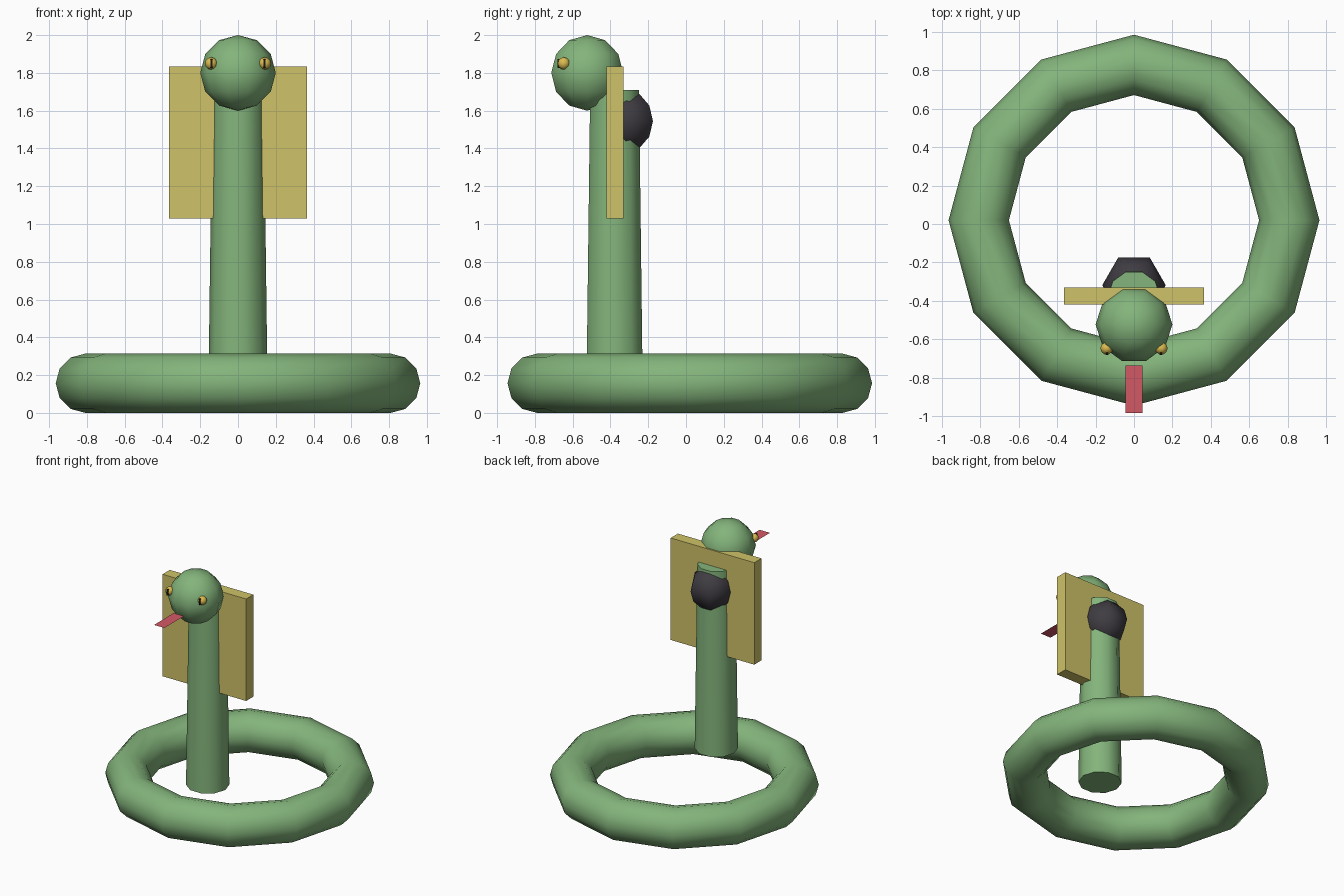
import bpy, bmesh
from math import sin, cos, pi, radians

if "Cube" in bpy.data.objects:
    bpy.data.objects.remove(bpy.data.objects["Cube"])


def material(name, rgb):
    m = bpy.data.materials.new(name)
    m.diffuse_color = (*rgb, 1)
    m.use_nodes = True
    m.node_tree.nodes["Principled BSDF"].inputs["Base Color"].default_value = m.diffuse_color
    return m


GREEN = material("green", (0.23, 0.46, 0.20))
YELLOW = material("yellow", (0.62, 0.54, 0.14))
GOLD = material("gold", (0.72, 0.50, 0.08))
DARK = material("dark", (0.05, 0.045, 0.055))
BLACK = material("black", (0.01, 0.01, 0.01))
RED = material("red", (0.65, 0.10, 0.13))


def finish(ob, name, mat, angle=None):
    ob.name = name
    ob.data.materials.append(mat)
    if angle:
        bpy.ops.object.select_all(action='DESELECT')
        ob.select_set(True)
        bpy.context.view_layer.objects.active = ob
        bpy.ops.object.shade_smooth_by_angle(angle=radians(angle))
    return ob


def lathe(name, profile, sides, loc, mat, angle=65):
    """Turn an (r, z) profile around z, first vertex on +x."""
    bm = bmesh.new()
    vs = [bm.verts.new((r, 0, z)) for r, z in profile]
    edges = [bm.edges.new(p) for p in zip(vs, vs[1:])]
    bmesh.ops.spin(bm, geom=vs + edges, cent=(0, 0, 0), axis=(0, 0, 1),
                   angle=2 * pi, steps=sides)
    bmesh.ops.remove_doubles(bm, verts=bm.verts, dist=1e-4)
    bmesh.ops.recalc_face_normals(bm, faces=bm.faces)
    me = bpy.data.meshes.new(name)
    bm.to_mesh(me)
    bm.free()
    ob = bpy.data.objects.new(name, me)
    bpy.context.collection.objects.link(ob)
    ob.location = loc
    return finish(ob, name, mat, angle)


def ball(name, r, sides, rings, loc, mat):
    prof = [(r * sin(pi * i / rings), -r * cos(pi * i / rings))
            for i in range(rings + 1)]
    return lathe(name, prof, sides, loc, mat)


def box(name, size, loc, mat):
    bpy.ops.mesh.primitive_cube_add(size=1, location=loc)
    ob = bpy.context.object
    ob.scale = size
    return finish(ob, name, mat)


# coiled body ring
bpy.ops.mesh.primitive_torus_add(location=(0, 0.02, 0.157), major_segments=12,
                                 minor_segments=12, major_radius=0.808,
                                 minor_radius=0.157)
finish(bpy.context.object, "body_ring", GREEN, 65)

# upright neck and head
lathe("neck", [(0, 0.255), (0.155, 0.255), (0.136, 1.71), (0, 1.71)], 10,
      (0, -0.378, 0), GREEN)
ball("head", 0.2, 10, 6, (0, -0.523, 1.8), GREEN)

# hood panel and dark marking behind the neck
box("hood", (0.73, 0.09, 0.805), (0, -0.375, 1.432), YELLOW)
ball("hood_marking", 0.165, 6, 6, (0, -0.318, 1.545), DARK)

# eyes with slit pupils
for s, side in ((-1, "left"), (1, "right")):
    ball("eye_" + side, 0.033, 10, 6, (s * 0.142, -0.647, 1.85), GOLD)
    box("pupil_" + side, (0.011, 0.024, 0.046), (s * 0.14, -0.669, 1.85), BLACK)

# flat tongue
bpy.ops.mesh.primitive_plane_add(size=1, location=(0, -0.86, 1.735))
bpy.context.object.scale = (0.09, 0.245, 1)
finish(bpy.context.object, "tongue", RED)
